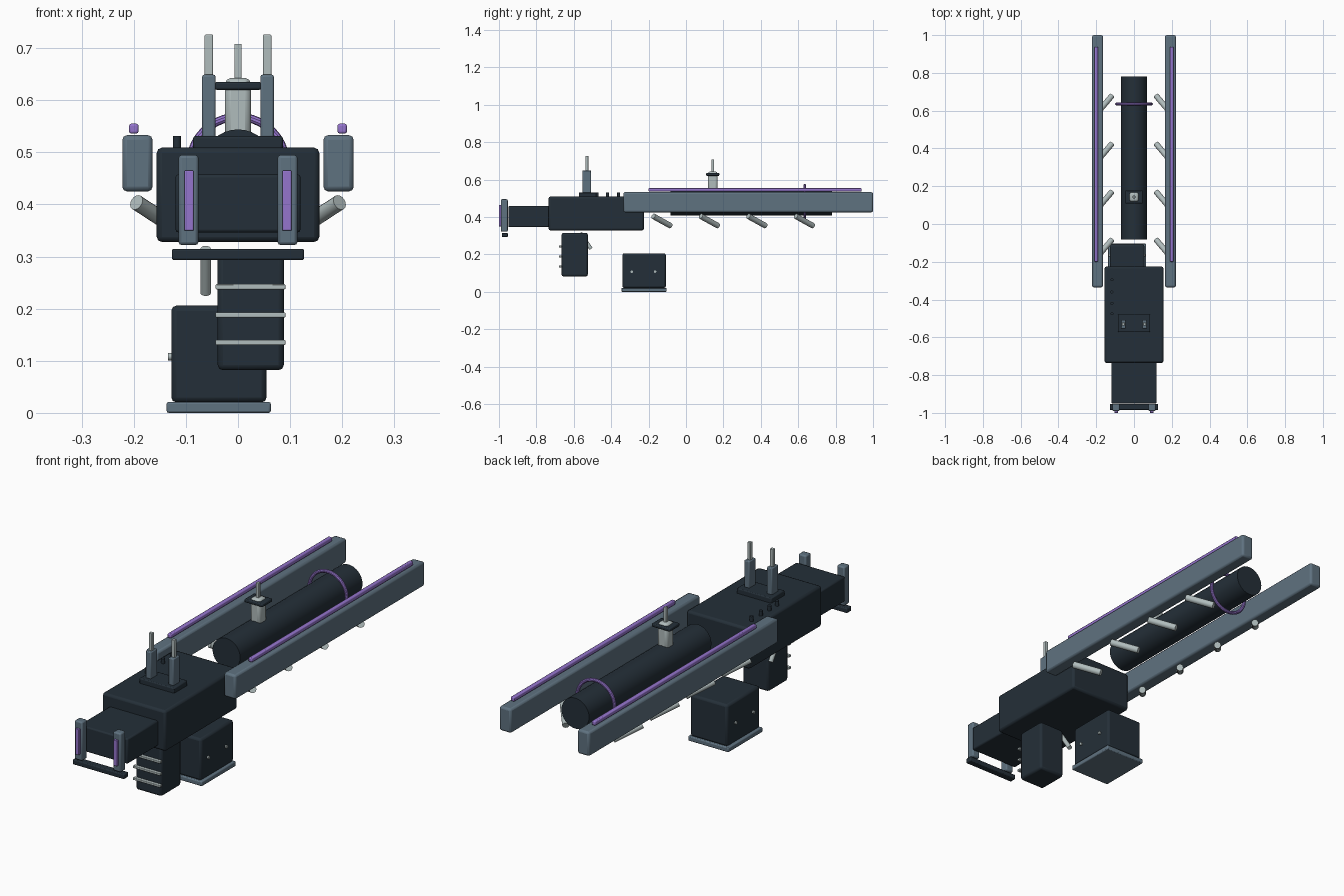
import bpy
import math
from mathutils import Vector

cube = bpy.data.objects.get("Cube")
if cube:
    bpy.data.objects.remove(cube, do_unlink=True)


def material(name, hex_code):
    rgb = [int(hex_code[i:i + 2], 16) / 255 for i in (0, 2, 4)]
    colour = [c / 12.92 if c < 0.04 else ((c + 0.055) / 1.055) ** 2.4 for c in rgb] + [1]
    mat = bpy.data.materials.new(name)
    mat.use_nodes = True
    mat.diffuse_color = colour
    mat.node_tree.nodes["Principled BSDF"].inputs["Base Color"].default_value = colour
    return mat


DARK = material("dark gunmetal", "242f38")
SLATE = material("slate blue grey", "5f7280")
LIGHT = material("pale steel", "b0bcbc")
PURPLE = material("glowing violet", "9575cd")


def finish(name, mat, bevel=0.0):
    obj = bpy.context.object
    obj.name = name
    obj.data.materials.append(mat)
    if bevel:
        mod = obj.modifiers.new("soft edges", "BEVEL")
        mod.width = bevel
        mod.segments = 2
        mod.limit_method = "ANGLE"
    bpy.ops.object.shade_smooth_by_angle(angle=math.radians(32))
    return obj


def box(name, mat, x, y, z, bevel=0.004):
    """Box given by its (low, high) extent on each axis."""
    spans = (x, y, z)
    bpy.ops.mesh.primitive_cube_add(size=1, location=[(a + b) / 2 for a, b in spans])
    bpy.context.object.scale = [b - a for a, b in spans]
    bpy.ops.object.transform_apply(location=False, rotation=False, scale=True)
    return finish(name, mat, bevel)


def rod(name, mat, start, end, radius, sides=16, bevel=0.0):
    """Cylinder running between two points."""
    a, b = Vector(start), Vector(end)
    axis = b - a
    bpy.ops.mesh.primitive_cylinder_add(
        vertices=sides, radius=radius, depth=axis.length, location=(a + b) / 2,
        rotation=axis.to_track_quat("Z", "Y").to_euler())
    return finish(name, mat, bevel)


def around(centre, half):
    return (centre - half, centre + half)


# Body and rear stock
box("receiver", DARK, (-0.156, 0.156), (-0.735, -0.225), (0.328, 0.509), 0.01)
box("stock", DARK, (-0.12, 0.12), (-0.95, -0.73), (0.346, 0.458), 0.006)
box("butt_bar", DARK, (-0.127, 0.127), (-0.985, -0.953), (0.293, 0.315))

# Grip with its bands, and trigger
box("grip", DARK, (-0.039, 0.088), (-0.665, -0.525), (0.082, 0.315), 0.01)
for z in (0.135, 0.188, 0.242):
    box("grip_band", LIGHT, (-0.043, 0.091), (-0.68, -0.664), around(z, 0.005), 0.002)
rod("trigger", LIGHT, (-0.062, -0.565, 0.315), (-0.062, -0.508, 0.23), 0.01)

# Magazine with base plate and side rivets
box("magazine", DARK, (-0.128, 0.055), (-0.34, -0.108), (0.02, 0.206), 0.01)
box("magazine_base", SLATE, (-0.137, 0.063), (-0.345, -0.103), (0, 0.021))
for y in (-0.29, -0.165):
    rod("magazine_rivet", LIGHT, (-0.134, y, 0.108), (0.061, y, 0.108), 0.007)

# Barrel and ring
rod("barrel", DARK, (0, -0.082, 0.476), (0, 0.78, 0.476), 0.068, 32)
bpy.ops.mesh.primitive_torus_add(
    location=(0, 0.635, 0.476), rotation=(math.pi / 2, 0, 0),
    major_radius=0.092, minor_radius=0.008, major_segments=40, minor_segments=10)
finish("barrel_ring", PURPLE)

# Barrel sight
box("sight_post", LIGHT, around(0, 0.025), around(0.143, 0.026), (0.525, 0.643), 0.012)
box("sight_plate", DARK, around(0, 0.045), around(0.143, 0.035), (0.62, 0.635))
box("sight_pin", LIGHT, around(0, 0.007), around(0.143, 0.007), (0.635, 0.708), 0.002)

# Antenna plate and buttons on top of the body
box("antenna_plate", DARK, (-0.086, 0.086), (-0.573, -0.478), (0.505, 0.531))
for y in (-0.475, -0.42, -0.36, -0.295):
    rod("button", DARK, (-0.117, y, 0.5), (-0.117, y, 0.531), 0.008)

# Paired parts
for side in (-1, 1):
    box("rail", SLATE, around(side * 0.193, 0.029), (-0.335, 1.0), (0.425, 0.533), 0.009)
    box("rail_light", PURPLE, around(side * 0.2, 0.009), (-0.2, 0.938), (0.536, 0.555))
    box("butt_post", SLATE, around(side * 0.095, 0.019), (-0.99, -0.953), (0.322, 0.495), 0.006)
    box("butt_light", PURPLE, around(side * 0.094, 0.009), (-1.0, -0.985), (0.35, 0.465), 0.002)
    box("antenna_base", SLATE, around(side * 0.056, 0.013), around(-0.53, 0.023), (0.528, 0.649))
    box("antenna", LIGHT, around(side * 0.056, 0.008), around(-0.53, 0.008), (0.645, 0.726), 0.002)
    for i in range(4):
        y = -0.175 + i * 0.254
        rod("rail_peg", LIGHT, (side * 0.195, y, 0.404), (side * 0.117, y + 0.092, 0.353), 0.015)
